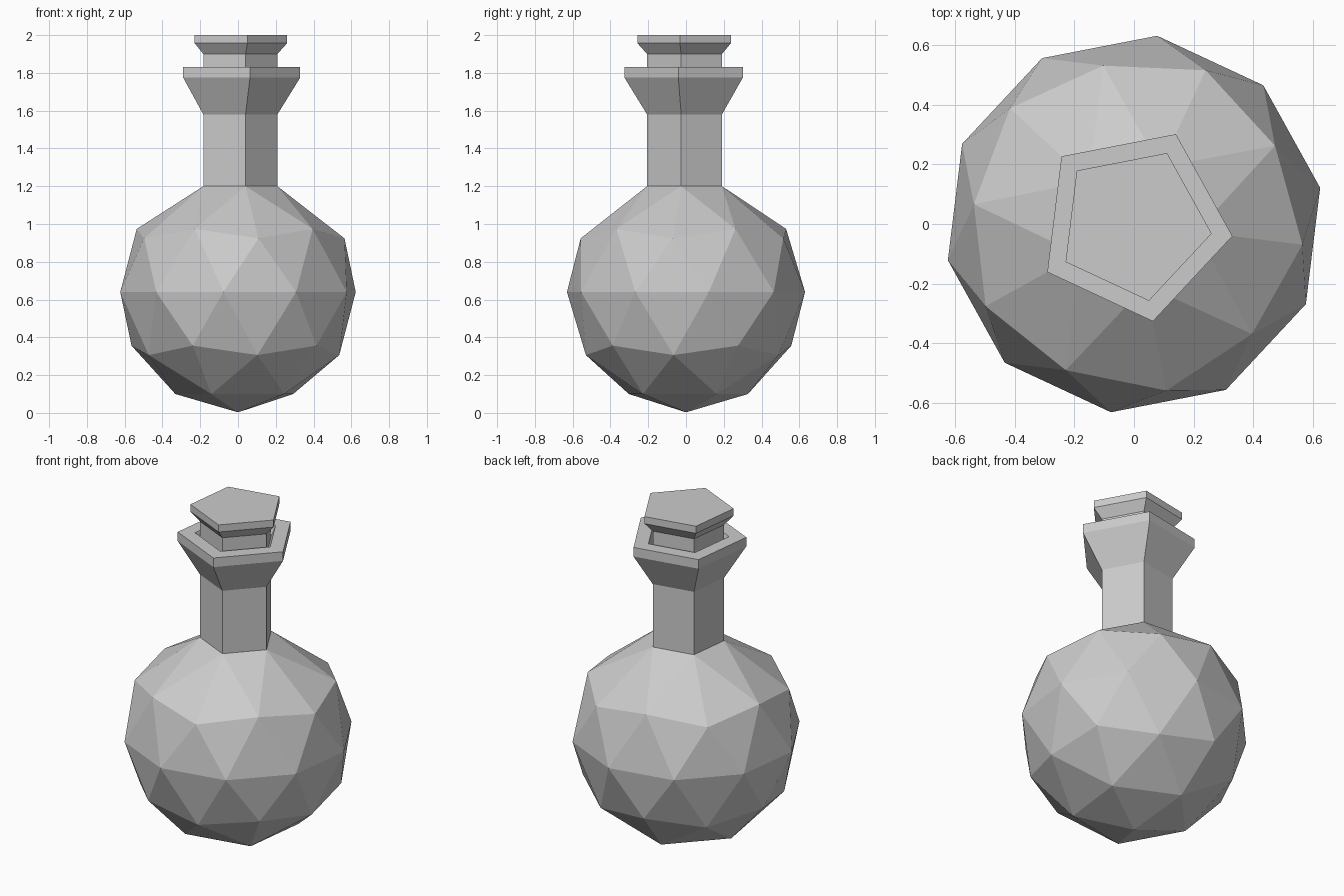
import bpy, bmesh, math
from mathutils import Matrix

if "Cube" in bpy.data.objects:
    bpy.data.objects.remove(bpy.data.objects["Cube"])

TURN = math.radians(-7)
SIDES = 5


def ring(bm, r, z):
    step = 2 * math.pi / SIDES
    return [bm.verts.new((r * math.cos(TURN + i * step), r * math.sin(TURN + i * step), z))
            for i in range(SIDES)]


def loft(bm, start, profile):
    """Stack pentagon rings of (radius, height) on a start ring and return the last."""
    for r, z in profile:
        nxt = ring(bm, r, z)
        for i in range(SIDES):
            j = (i + 1) % SIDES
            bm.faces.new((start[i], start[j], nxt[j], nxt[i]))
        start = nxt
    return start


def finish(bm, name):
    bmesh.ops.recalc_face_normals(bm, faces=bm.faces)
    mesh = bpy.data.meshes.new(name)
    bm.to_mesh(mesh)
    bm.free()
    obj = bpy.data.objects.new(name, mesh)
    bpy.context.collection.objects.link(obj)
    return obj


# Flask: faceted ball with its top opened and pulled in to a pentagonal neck
R, CENTRE = 0.635, 0.64
bm = bmesh.new()
bmesh.ops.create_icosphere(bm, subdivisions=2, radius=R,
                           matrix=Matrix.Translation((0, 0, CENTRE)) @ Matrix.Rotation(TURN, 4, 'Z'))
top = max(bm.verts, key=lambda v: v.co.z)
rim = [e.other_vert(top) for e in top.link_edges]
bmesh.ops.delete(bm, geom=[top], context='VERTS')
rim.sort(key=lambda v: (math.atan2(v.co.y, v.co.x) - TURN + 0.1) % (2 * math.pi))
for v in rim:
    k = 0.21 / v.co.xy.length
    v.co = (v.co.x * k, v.co.y * k, 1.2)
# Neck, flared lip and the recess inside the mouth
floor = loft(bm, rim, [(0.21, 1.58), (0.332, 1.775), (0.332, 1.83),
                       (0.237, 1.83), (0.18, 1.70)])
bm.faces.new(floor)
min_z = min(v.co.z for v in bm.verts)
for v in bm.verts:
    if v.co.z == min_z:
        v.co.z = 0.003
finish(bm, "flask")

# Stopper: plug with a flared cap
bm = bmesh.new()
base = ring(bm, 0.21, 1.72)
bm.faces.new(base)
bm.faces.new(loft(bm, base, [(0.21, 1.90), (0.262, 1.957), (0.262, 2.0)]))
finish(bm, "stopper")
